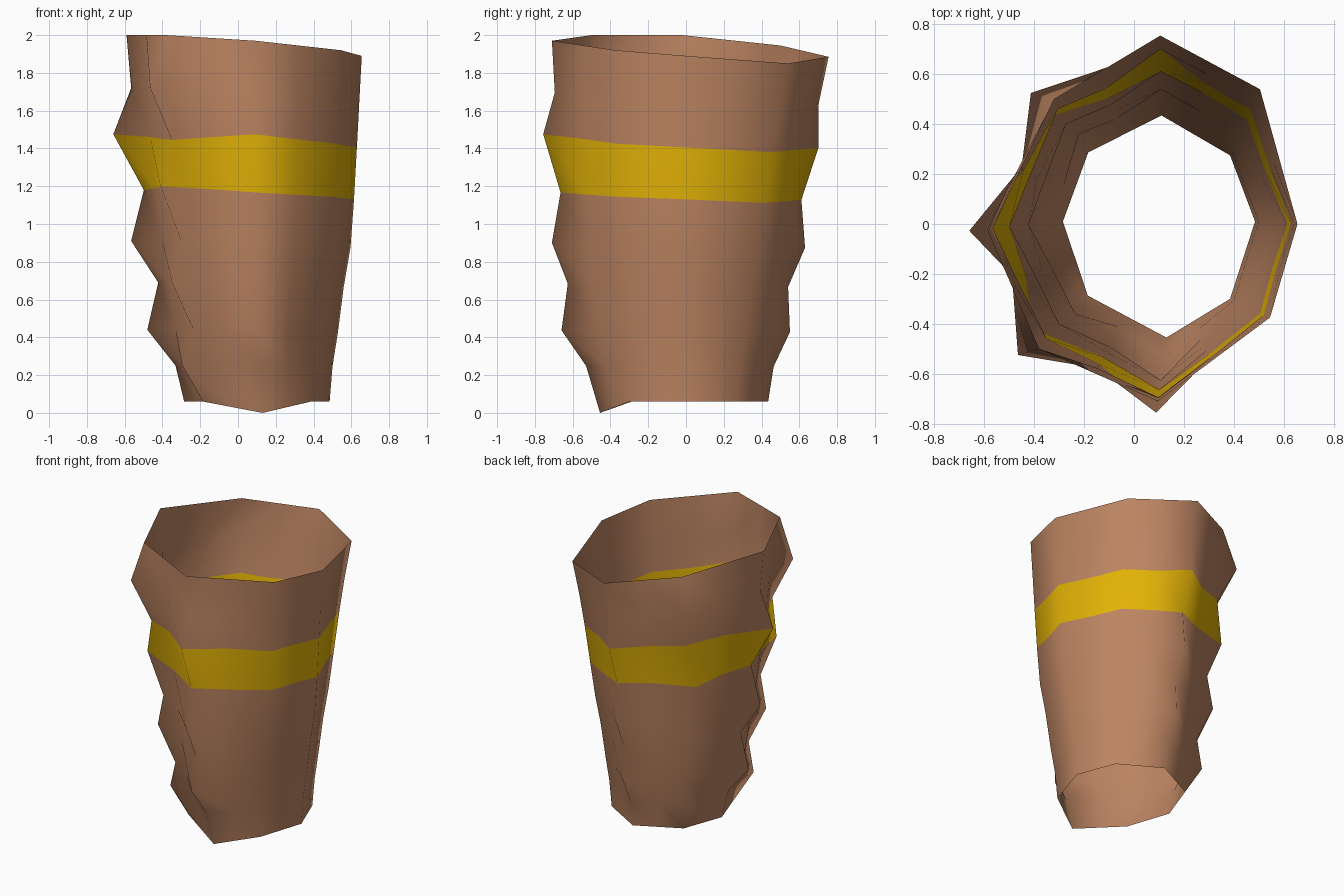
import bpy, bmesh
from mathutils import Vector

if "Cube" in bpy.data.objects:
    bpy.data.objects.remove(bpy.data.objects["Cube"])


def material(name, rgb):
    m = bpy.data.materials.new(name)
    m.diffuse_color = (*rgb, 1)
    m.use_nodes = True
    m.node_tree.nodes["Principled BSDF"].inputs["Base Color"].default_value = m.diffuse_color
    return m


brown = material("brown cloth", (0.51, 0.235, 0.123))
yellow = material("yellow band", (0.77, 0.45, 0.002))

# Ring heights, from the upper opening down to the cuff
LEVELS = [2.0, 1.72, 1.475, 1.18, 0.91, 0.69, 0.44, 0.25, 0.06]

# How far each fold column swells from its bottom point (0) to its top point (1)
SIDE = [1, .92, .85, .76, .65, .44, .26, .09, 0]
FRONT = [1, .94, 1.18, .82, 1, .67, .80, .29, 0]
BACK = [1, .83, .83, .55, .61, .33, .36, .09, 0]
BACK_SIDE = [1, .82, .69, .55, .42, .28, .16, .06, 0]
LEFT = [1, .92, 1.23, .70, .92, .45, .64, .15, 0]

# Inner elbow corners, where the cloth folds out of step with the left column
CORNER = [(-.38, .50), (-.465, .525), (-.35, .46), (-.41, .42), (-.30, .40),
          (-.35, .39), (-.235, .36), (-.295, .33), (-.185, .287)]


def column(bottom, top, swell):
    return [(bottom[0] + (top[0] - bottom[0]) * t,
             bottom[1] + (top[1] - bottom[1]) * t) for t in swell]


def lift(points, drop):
    """Give a column its heights, lowered towards the opening by its drop."""
    return [Vector((x, y, z - drop * (z / 2) ** 1.5))
            for (x, y), z in zip(points, LEVELS)]


def smoothed(col):
    """Even out the folds of a column, keeping its ends."""
    inner = [(col[i - 1] + 2 * col[i] + col[i + 1]) / 4 for i in range(1, len(col) - 1)]
    out = [col[0]] + inner + [col[-1]]
    for a, b in zip(out, col):
        a.z = b.z
    return [v.copy() for v in out]


def between(a, b, pull):
    """Shallow column between two folds, pulled towards the tube axis."""
    axis = Vector((.1, 0, 0))
    mids = [(p + q) / 2 for p, q in zip(smoothed(a), smoothed(b))]
    for v in mids[1:-1]:
        v.x = axis.x + (v.x - axis.x) * pull
        v.y *= pull
    return mids


# Fold columns counter-clockwise from the front
folds = [
    lift(column((.13, -.455), (.095, -.71), FRONT), .03),
    lift(column((.385, -.30), (.545, -.375), SIDE), .08),
    lift(column((.485, .01), (.655, .0), SIDE), .11),
    lift(column((.385, .275), (.505, .54), BACK_SIDE), .15),
    lift(column((.11, .435), (.105, .755), BACK), .115),
    lift([(x + .03 * z, y) for (x, y), z in zip(CORNER, LEVELS)], .055),
    lift(column((-.285, .01), (-.59, -.02), LEFT), .0),
    lift([(x, -y) for x, y in CORNER], .0),
]
folds[0][-1].z = 0.0       # cuff dips at the front
folds[0][2].z = 1.475      # band peaks at the front
folds[7][2].z = 1.445      # and sags in the elbow corner
folds[7][3].z = 1.20

# Add the shallow columns; the left half is creased more deeply
columns = []
for j, col in enumerate(folds):
    after = folds[(j + 1) % 8]
    columns += [col, between(col, after, .95 if j >= 4 else .99)]

# Open cloth tube with a yellow band between the third and fourth rings
bm = bmesh.new()
rings = [[bm.verts.new(c[i]) for c in columns] for i in range(len(LEVELS))]
n = len(columns)
for i in range(len(rings) - 1):
    a, b = rings[i], rings[i + 1]
    for j in range(n):
        k = (j + 1) % n
        f = bm.faces.new((a[j], b[j], b[k], a[k]))
        f.material_index = 1 if i == 2 else 0
        f.smooth = True

mesh = bpy.data.meshes.new("sleeve")
bm.to_mesh(mesh)
bm.free()
mesh.materials.append(brown)
mesh.materials.append(yellow)
sleeve = bpy.data.objects.new("sleeve", mesh)
bpy.context.collection.objects.link(sleeve)
